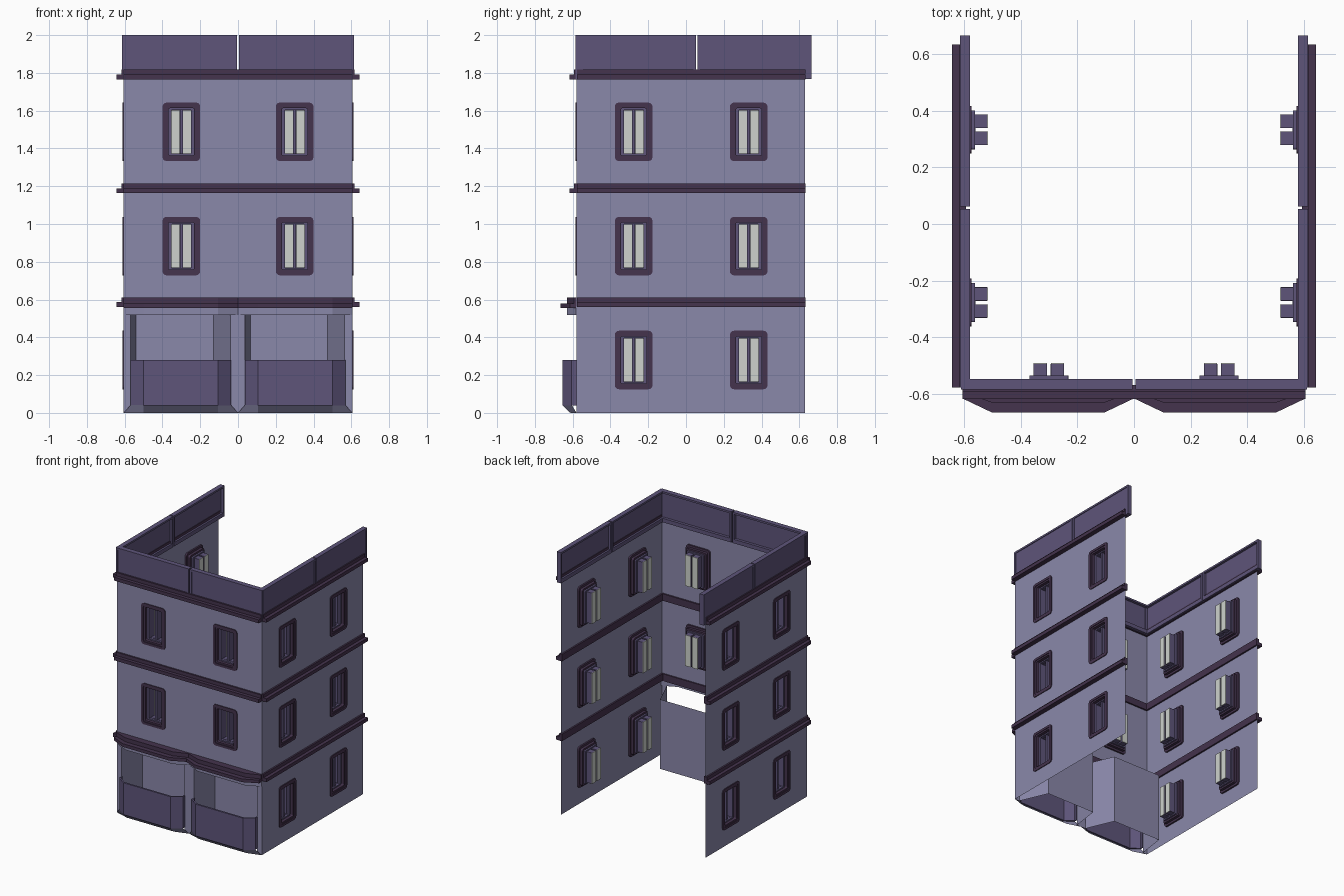
import bpy, bmesh, math
from mathutils import Vector

if "Cube" in bpy.data.objects:
    bpy.data.objects.remove(bpy.data.objects["Cube"])


def material(name, rgb):
    m = bpy.data.materials.new(name)
    m.diffuse_color = (*rgb, 1)
    m.use_nodes = True
    m.node_tree.nodes["Principled BSDF"].inputs["Base Color"].default_value = m.diffuse_color
    return m


WALL, PANEL, TRIM, GLASS = range(4)
MATS = [material("lavender wall", (.254, .246, .400)),
        material("violet panel", (.112, .090, .195)),
        material("dark plum trim", (.058, .033, .075)),
        material("pale glass", (.62, .65, .61))]


class Part:
    """Collects solids and sheets into one mesh object."""

    def __init__(self, name, place=lambda u, d, v: (u, d, v)):
        self.name, self.place, self.bm = name, place, bmesh.new()

    def faces(self, pts, polys, mat):
        vs = [self.bm.verts.new(self.place(*p)) for p in pts]
        for poly in polys:
            self.bm.faces.new([vs[i] for i in poly]).material_index = mat

    def box(self, a, b, mat):
        (x0, y0, z0), (x1, y1, z1) = a, b
        self.prism([(x0, y0), (x1, y0), (x1, y1), (x0, y1)], z0, z1, mat)

    def prism(self, plan, z0, z1, mat):
        n = len(plan)
        pts = [(x, y, z) for z in (z0, z1) for x, y in plan]
        polys = [(i, (i + 1) % n, n + (i + 1) % n, n + i) for i in range(n)]
        self.faces(pts, polys + [tuple(range(n)), tuple(range(n, 2 * n))], mat)

    def loft(self, rows, mat, closed=False):
        n, k = len(rows[0]), len(rows)
        pts = [p for row in rows for p in row]
        cols = n if closed else n - 1
        loops = len(rows) if closed else k - 1
        self.faces(pts, [(r * n + i, r * n + (i + 1) % n,
                          (r + 1) % k * n + (i + 1) % n, (r + 1) % k * n + i)
                         for r in range(loops) for i in range(cols)], mat)

    def ring(self, cu, cv, outer, inner, d0, d1, mat):
        rows = [[(cu + u, d, cv + v) for u, v in rounded(*s)]
                for s, d in ((outer, d0), (inner, d0), (inner, d1), (outer, d1))]
        self.loft(rows, mat, True)

    def finish(self, out=None):
        bmesh.ops.recalc_face_normals(self.bm, faces=self.bm.faces[:])
        if out:
            self.bm.normal_update()
            for f in self.bm.faces:
                if f.normal.dot(Vector(out)) < 0:
                    f.normal_flip()
        me = bpy.data.meshes.new(self.name)
        self.bm.to_mesh(me)
        self.bm.free()
        for m in MATS:
            me.materials.append(m)
        ob = bpy.data.objects.new(self.name, me)
        bpy.context.collection.objects.link(ob)


def rounded(w, h, r, seg=3):
    pts = []
    for q, (sx, sy) in enumerate(((1, 1), (-1, 1), (-1, -1), (1, -1))):
        for i in range(seg + 1):
            a = math.pi / 2 * (q + i / seg)
            pts.append((sx * (w / 2 - r) + r * math.cos(a), sy * (h / 2 - r) + r * math.sin(a)))
    return pts


# Each facade maps (along, depth inward, height) to world space
def front(u, d, v):
    return (u, -.58 + d, v)


def side(s):
    return lambda u, d, v: (s * (.605 - d), u, v)


def wall(name, place, out, u0, u1, z0, z1, us, zs):
    """Sheet wall with window holes left out of a grid."""
    w, h = .09, .145
    gu = sorted([u0, u1] + [u + k for u in us for k in (-w, w)])
    gz = sorted([z0, z1] + [z + k for z in zs for k in (-h, h)])
    p = Part(name, place)
    for i in range(len(gu) - 1):
        for j in range(len(gz) - 1):
            if i % 2 and j % 2:
                continue
            a, b, c, d = gu[i], gu[i + 1], gz[j], gz[j + 1]
            p.faces([(a, 0, c), (b, 0, c), (b, 0, d), (a, 0, d)], [(0, 1, 2, 3)], WALL)
    bmesh.ops.remove_doubles(p.bm, verts=p.bm.verts[:], dist=1e-5)
    p.finish(out)


def window(name, place, u, v):
    p = Part(name, place)
    # stepped surround and inner frame
    p.ring(u, v, (.20, .31, .022), (.164, .274, .014), -.006, .012, TRIM)
    p.ring(u, v, (.168, .278, .014), (.136, .25, .008), -.001, .032, TRIM)
    p.ring(u, v, (.138, .252, .006), (.104, .232, .003), .022, .045, PANEL)
    p.box((u - .008, .03, v - .12), (u + .008, .046, v + .12), PANEL)
    # two sash boxes with glass on the inside
    for k in (-.03, .03):
        p.ring(u + k, v, (.048, .234, .001), (.042, .228, .001), .04, .086, PANEL)
        p.box((u + k - .0235, .086, v - .117), (u + k + .0235, .09, v + .117), GLASS)
    p.finish()


def cornice(name, place, u0, u1, z):
    p = Part(name, place)
    p.box((u0, -.037, z), (u1, .012, z + .026), TRIM)
    p.box((u0, -.012, z + .026), (u1, .012, z + .052), TRIM)
    p.finish()


def parapet(name, place, u0, u1, d0, d1):
    p = Part(name, place)
    z0, z1, t = 1.768, 2.0, .014
    p.box((u0 + t, d0 + .005, z0), (u1 - t, d0 + .017, z1 - t), PANEL)
    for a in (u0, u1 - t):
        p.box((a, d0, z0), (a + t, d1, z1), PANEL)
    p.box((u0 + t, d0, z1 - t), (u1 - t, d1, z1), PANEL)
    p.box((u0 + t, d0 + .003, z0), (u1 - t, d1, z0 + .03), PANEL)
    p.finish()


FLOORS = (.28, .883, 1.488)

# Front facade
wall("front_wall", front, (0, -1, 0), -.605, .605, .57, 1.785, (-.3, .3), FLOORS[1:])
for z in FLOORS[1:]:
    for x in (-.3, .3):
        window("front_window", front, x, z)
for z in (1.163, 1.765):
    cornice("front_cornice", front, -.605, .605, z)
for a, b in ((-.61, -.005), (.005, .61)):
    parapet("front_parapet", front, a, b, -.004, .034)

# Side facades
for s, label in ((-1, "left"), (1, "right")):
    f = side(s)
    wall(label + "_wall", f, (s, 0, 0), -.58, .63, 0, 1.785, (-.277, .332), FLOORS)
    for z in FLOORS:
        for y in (-.277, .332):
            window(label + "_window", f, y, z)
    for z in (.56, 1.163, 1.765):
        cornice(label + "_cornice", f, -.577, .633, z)
    for a, b in ((-.577, .053), (.061, .665)):
        parapet(label + "_parapet", f, a, b, -.009, .026)


def bow(x, inset, y_end, y_mid):
    """Plan of a faceted bow across one shopfront bay."""
    return [(x + inset, y_end), (x + .105, y_mid), (x + .5, y_mid), (x + .605 - inset, y_end)]


def band(plan, t):
    return plan + [(px, py + t) for px, py in reversed(plan)]


# Two ground-floor shopfront bays
for x in (-.605, 0):
    # recessed entry sheet with splayed sides
    p = Part("recessed_entry")
    plan = [(0, -.58), (.037, -.58), (.065, -.37), (.475, -.37), (.565, -.58), (.605, -.58)]
    p.loft([[(x + a, b, z) for a, b in plan] for z in (0, .525)], WALL)
    p.finish((0, -1, 0))
    # bowed lintel
    p = Part("bay_lintel")
    p.prism(band(bow(x, 0, -.582, -.63), .014), .518, .562, WALL)
    p.finish()
    # low bowed front panel
    p = Part("bay_panel")
    p.prism(band(bow(x, .037, -.605, -.655), .014), .04, .28, PANEL)
    for a, b in ((.037, .045), (.56, .568)):
        p.box((x + a, -.605, .04), (x + b, -.578, .28), PANEL)
    p.finish()
    # sloping skirt down to the ground
    p = Part("bay_skirt")
    low, high = bow(x, 0, -.58, -.612), bow(x, .037, -.605, -.655)
    p.loft([[(a, b, 0) for a, b in low], [(a, b, .042) for a, b in high]], WALL)
    p.finish((0, -1, 0))
    # bowed cornice over the bay
    p = Part("bay_cornice")
    for y_end, y_mid, z0, z1 in ((-.615, -.665, .556, .58), (-.592, -.63, .58, .61)):
        plan = bow(x, 0, y_end, y_mid)
        p.prism(plan + [(x + .605, -.57), (x, -.57)], z0, z1, TRIM)
    p.finish()
